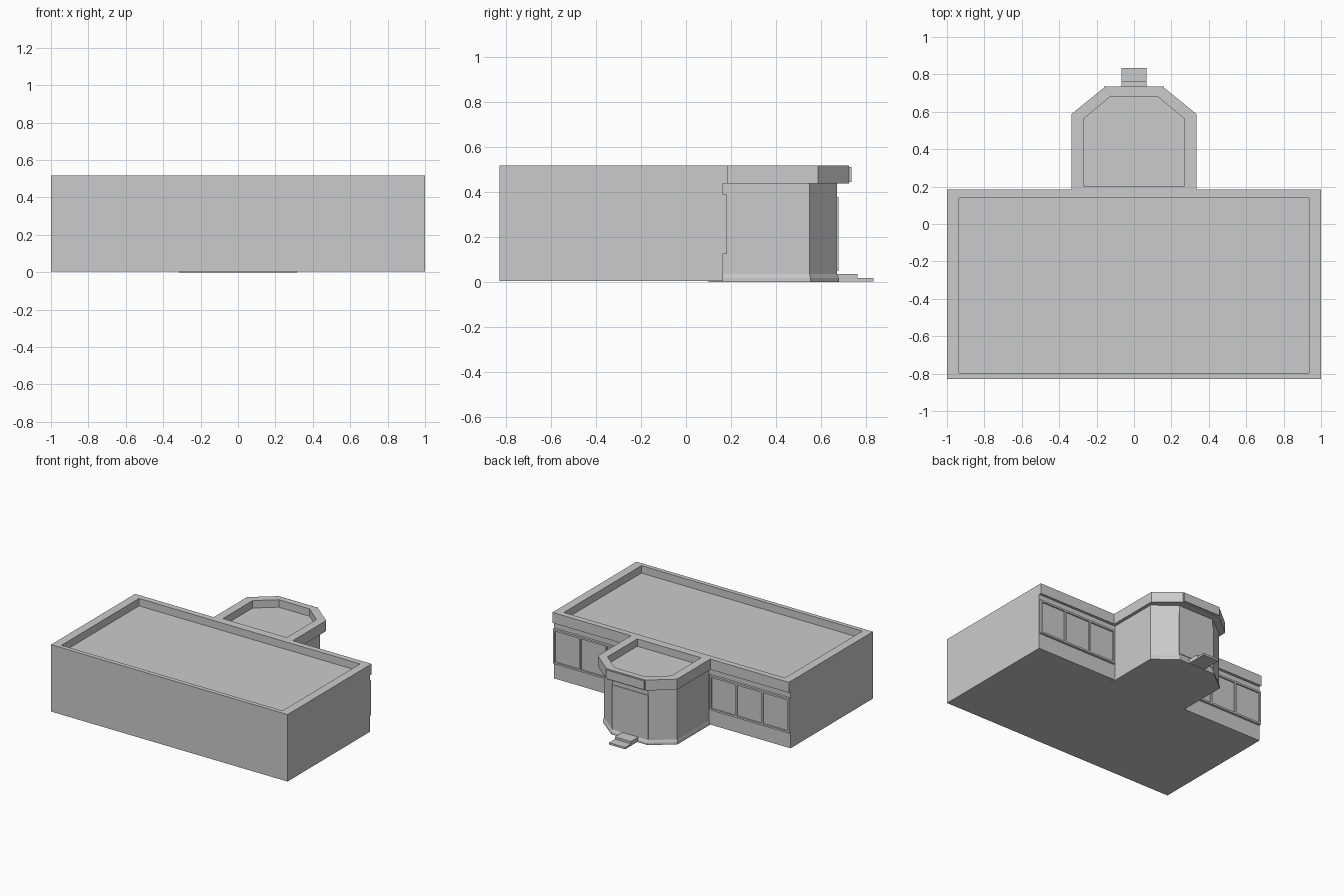
import bpy, bmesh

cube = bpy.data.objects.get("Cube")
if cube:
    bpy.data.objects.remove(cube, do_unlink=True)

# One plain grey for the whole building
grey = bpy.data.materials.new("plain_grey")
grey.use_nodes = True
grey.diffuse_color = (0.6, 0.6, 0.6, 1)
grey.node_tree.nodes["Principled BSDF"].inputs["Base Color"].default_value = (0.6, 0.6, 0.6, 1)


def loft(name, rings):
    """Closed solid through a list of (outline, z) rings of equal point count."""
    bm = bmesh.new()
    loops = [[bm.verts.new((x, y, z)) for x, y in pts] for pts, z in rings]
    for low, high in zip(loops, loops[1:]):
        n = len(low)
        for i in range(n):
            j = (i + 1) % n
            bm.faces.new((low[i], low[j], high[j], high[i]))
    bm.faces.new(loops[0][::-1])
    bm.faces.new(loops[-1])
    bmesh.ops.recalc_face_normals(bm, faces=bm.faces)
    mesh = bpy.data.meshes.new(name)
    bm.to_mesh(mesh)
    bm.free()
    mesh.materials.append(grey)
    obj = bpy.data.objects.new(name, mesh)
    bpy.context.collection.objects.link(obj)
    return obj


def rect(x0, x1, y0, y1):
    return [(x0, y0), (x1, y0), (x1, y1), (x0, y1)]


def box(name, x0, x1, y0, y1, z0, z1):
    return loft(name, [(rect(x0, x1, y0, y1), z0), (rect(x0, x1, y0, y1), z1)])


def bay(half, y0, y1, front_half, y2):
    """Six-sided bay outline with chamfered outer corners."""
    return [(-half, y0), (half, y0), (half, y1), (front_half, y2),
            (-front_half, y2), (-half, y1)]


TOP, EAVE, ROOF = 0.517, 0.437, 0.46
FRONT, WALL, RIM = -0.83, 0.165, 0.185

# Main block and its parapet with sunken flat roof
box("main_walls", -1, 1, FRONT, WALL, 0.005, EAVE)
outer = rect(-1, 1, FRONT, RIM)
inner = rect(-0.935, 0.935, -0.797, 0.14)
loft("main_parapet", [(outer, EAVE), (outer, TOP), (inner, TOP), (inner, ROOF)])

# Entrance bay with flared skirt
walls = bay(0.31, 0.1, 0.55, 0.15, 0.672)
skirt = bay(0.315, 0.1, 0.553, 0.153, 0.681)
loft("bay_walls", [(skirt, 0), (skirt, 0.017), (walls, 0.035), (walls, EAVE)])

# Bay parapet with sunken roof
outer = bay(0.335, RIM - 0.005, 0.587, 0.165, 0.725)
inner = bay(0.27, 0.203, 0.562, 0.13, 0.678)
loft("bay_parapet", [(outer, EAVE), (outer, TOP), (inner, TOP), (inner, ROOF)])
box("fascia_panel", -0.16, 0.16, 0.72, 0.735, 0.445, 0.512)

# Door panel and entrance steps
box("door_panel", -0.153, 0.153, 0.66, 0.677, 0.05, 0.378)
box("upper_step", -0.068, 0.068, 0.66, 0.762, 0.015, 0.035)
box("lower_step", -0.068, 0.068, 0.66, 0.833, 0.003, 0.018)

# Window bands on both wings: rails, posts and three recessed panes
LEFT, RIGHT, SILL, HEAD, BAR = 0.325, 0.998, 0.125, 0.39, 0.014
step = (RIGHT - LEFT - BAR) / 3
for side, label in ((1, "left"), (-1, "right")):
    def part(name, x0, x1, y1, z0, z1):
        a, b = sorted((side * x0, side * x1))
        box(f"{label}_{name}", a, b, WALL - 0.01, y1, z0, z1)

    part("window_sill", LEFT, RIGHT, RIM - 0.002, SILL, SILL + BAR)
    part("window_head", LEFT, RIGHT, RIM - 0.002, HEAD - BAR, HEAD)
    for i in range(4):
        x = LEFT + i * step
        part(f"window_post_{i + 1}", x, x + BAR, RIM - 0.002, SILL + BAR, HEAD - BAR)
    for i in range(3):
        x = LEFT + i * step + BAR
        part(f"window_pane_{i + 1}", x, x + step - BAR, WALL + 0.008,
             SILL + BAR, HEAD - BAR)
